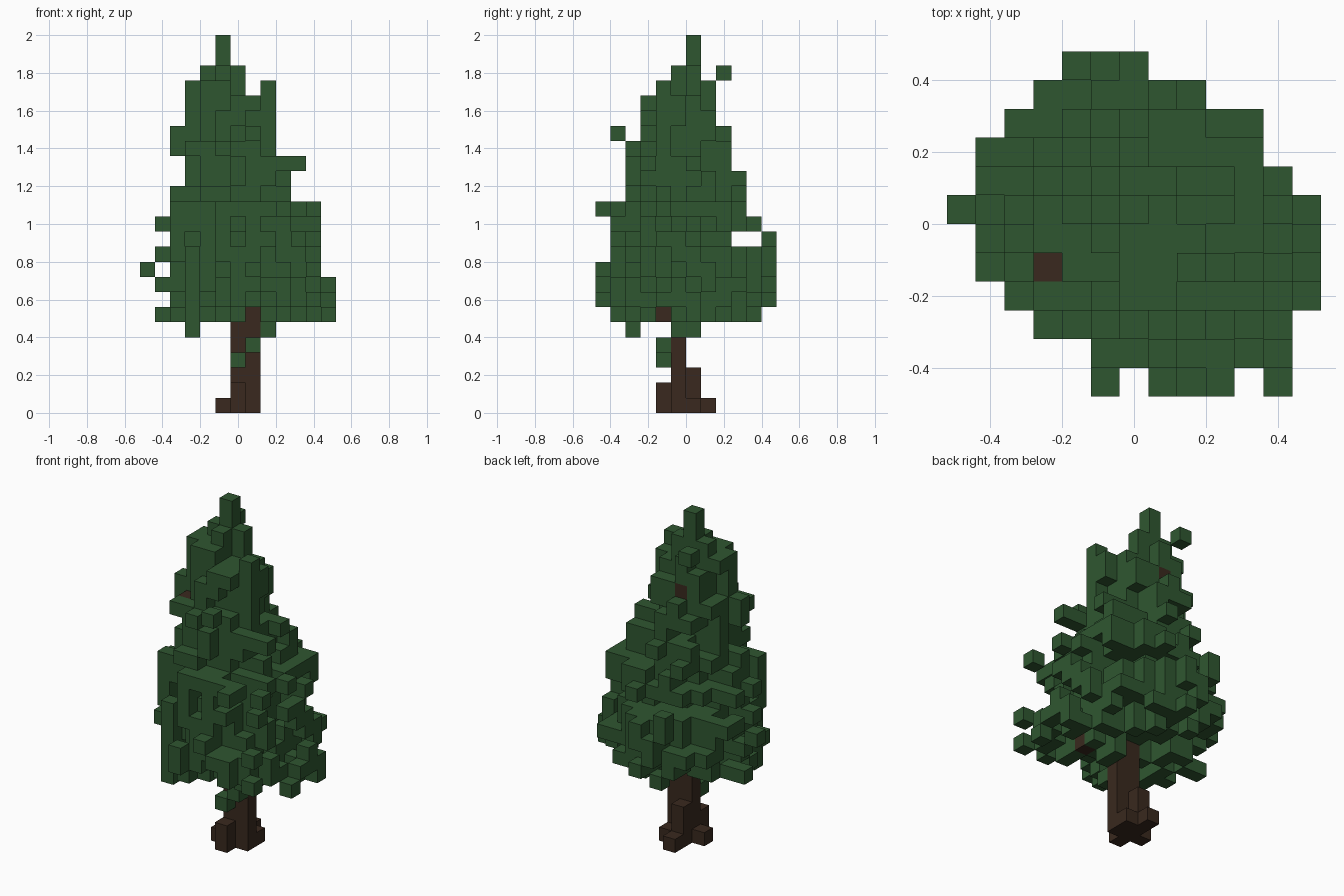
import bpy
import bmesh
import random
from mathutils import Vector

random.seed(7)
SIZE = 0.08                              # edge of one cube
ORIGIN = Vector((-0.52, -0.48, 0.0))     # corner of cell (0, 0, 0)

cube = bpy.data.objects.get("Cube")
if cube:
    bpy.data.objects.remove(cube, do_unlink=True)


def make_material(name, color):
    mat = bpy.data.materials.new(name)
    mat.use_nodes = True
    mat.diffuse_color = color
    mat.node_tree.nodes["Principled BSDF"].inputs["Base Color"].default_value = color
    return mat


def column(i, j, low, high):
    """Upright run of cells, both ends included."""
    return {(i, j, k) for k in range(low, high + 1)}


def build_cubes(name, cells, solid, mat):
    """Mesh of the outer cube faces that touch no other cube."""
    bm = bmesh.new()
    for cell in sorted(cells):
        for axis in range(3):
            for side in (0, 1):
                neighbour = list(cell)
                neighbour[axis] += 2 * side - 1
                if tuple(neighbour) in solid:
                    continue
                u, v = (axis + 1) % 3, (axis + 2) % 3
                corners = []
                for a, b in ((0, 0), (1, 0), (1, 1), (0, 1)):
                    p = Vector(cell)
                    p[axis] += side
                    p[u] += a
                    p[v] += b
                    corners.append(bm.verts.new(ORIGIN + p * SIZE))
                if not side:
                    corners.reverse()
                bm.faces.new(corners)
    bmesh.ops.remove_doubles(bm, verts=bm.verts, dist=SIZE / 100)
    mesh = bpy.data.meshes.new(name)
    bm.to_mesh(mesh)
    bm.free()
    mesh.materials.append(mat)
    obj = bpy.data.objects.new(name, mesh)
    bpy.context.collection.objects.link(obj)
    return obj


# Trunk, roots and the branch ends that show through the leaves
trunk = column(6, 5, 0, 9) | column(7, 5, 0, 9)
trunk |= column(6, 4, 0, 1) | column(6, 6, 0, 2)
trunk |= {(5, 5, 0), (6, 7, 0), (7, 6, 0)}
branches = {(9, 4, 6), (3, 4, 17), (4, 4, 17), (5, 7, 19)}

# Widest spread of the crown seen from above, one (first, last) pair per row
plan = [(5, 11), (5, 11), (3, 11), (2, 12), (1, 12), (1, 12),
        (0, 12), (1, 11), (1, 10), (2, 8), (3, 8), (4, 6)]
notches = {(6, 0), (10, 0)}

# Crown layers from the bottom up: first and last cell in x, then in y
BASE = 6
layers = [(1, 12, 1, 10), (2, 12, 0, 11), (1, 12, 0, 11), (2, 11, 0, 11),
          (1, 11, 1, 11), (2, 11, 1, 8), (1, 11, 1, 10), (2, 11, 1, 9),
          (2, 9, 2, 9), (3, 9, 2, 9), (3, 9, 2, 8), (2, 8, 2, 8),
          (2, 8, 3, 8), (3, 8, 3, 7), (3, 8, 3, 7), (3, 6, 4, 7),
          (4, 6, 5, 6), (5, 5, 6, 6), (5, 5, 6, 6)]

noise = {}       # how far the leaves reach, shared by short upright clumps
underside = {}   # lowest leaf of each upright column


def allowed(i, j, k):
    first, last = plan[j]
    if not first <= i <= last or (i, j) in notches:
        return False
    above_branch = (i, j) == (3, 4) and k > 17
    beside_branch = j == 4 and k == BASE and i > 9
    return not (above_branch or beside_branch)


def crown_layer(k, x0, x1, y0, y1):
    """Ragged oval of cubes that reaches every row and column of its range."""
    cx, cy = (x0 + x1) / 2, (y0 + y1) / 2
    rx, ry = (x1 - x0 + 1) / 2, (y1 - y0 + 1) / 2

    def reach(c):
        return ((c[0] - cx) / rx) ** 2 + ((c[1] - cy) / ry) ** 2

    def full(c):
        i, j, _ = c
        clump = (i, j, (k + i + j) // 2)
        limit = noise.setdefault(clump, random.uniform(0.36, 1.12))
        lowest = underside.setdefault((i, j), BASE + random.choice((0, 0, 1, 1, 2)))
        return reach(c) < limit and k >= lowest

    options = [(i, j, k) for i in range(x0, x1 + 1) for j in range(y0, y1 + 1)
               if allowed(i, j, k)]
    layer = {c for c in options if full(c)}
    for axis, first, last in ((0, x0, x1), (1, y0, y1)):
        for n in range(first, last + 1):
            line = [c for c in options if c[axis] == n]
            if not line or layer.intersection(line):
                continue
            cell = min(line, key=lambda c: reach(c) + random.uniform(0, 0.3))
            # Twig of cubes leading inward to the rest of the layer
            while cell not in layer:
                layer.add(cell)
                i, j, _ = cell
                steps = [s for s in ((i - 1, j, k), (i + 1, j, k), (i, j - 1, k),
                                     (i, j + 1, k)) if s in options]
                if not steps or layer.intersection(steps):
                    break
                cell = min(steps, key=reach)
    return layer


leaves = set()
for step, extent in enumerate(layers):
    leaves |= crown_layer(BASE + step, *extent)

# Fill any gap left in the plan, on a low layer wide enough for it
covered = {c[:2] for c in leaves}
for j, (first, last) in enumerate(plan):
    for i in range(first, last + 1):
        if (i, j) in covered or (i, j) in notches:
            continue
        fits = [BASE + s for s, (x0, x1, y0, y1) in enumerate(layers)
                if x0 <= i <= x1 and y0 <= j <= y1 and allowed(i, j, BASE + s)]
        if fits:
            leaves.add((i, j, random.choice(fits)))

# Outlying sprigs of the crown
leaves |= {(0, 6, 9), (7, 1, 18), (4, 8, 22), (10, 3, 16), (9, 3, 16), (9, 0, 13),
           (9, 1, 13), (10, 9, 8), (9, 9, 8), (11, 0, 7), (12, 6, 6)}
leaves |= column(8, 4, 20, 21) | column(4, 11, 10, 11) | column(8, 9, 12, 13)
# Leaves hanging by the trunk
leaves |= {(3, 2, 5), (3, 2, 6), (8, 6, 5), (8, 5, 5), (8, 5, 6), (7, 4, 4), (6, 4, 3)}
# Leaves that shelter the branch ends
leaves |= {(3, 3, 17), (9, 3, 6), (8, 4, 6), (5, 7, 20), (6, 7, 19)}

wood = trunk | branches
leaves -= wood
solid = wood | leaves

bark = make_material("dark brown bark", (0.041, 0.022, 0.013, 1))
needles = make_material("dark green needles", (0.028, 0.094, 0.03, 1))
build_cubes("trunk", trunk, solid, bark)
build_cubes("branches", branches, solid, bark)
build_cubes("foliage", leaves, solid, needles)
